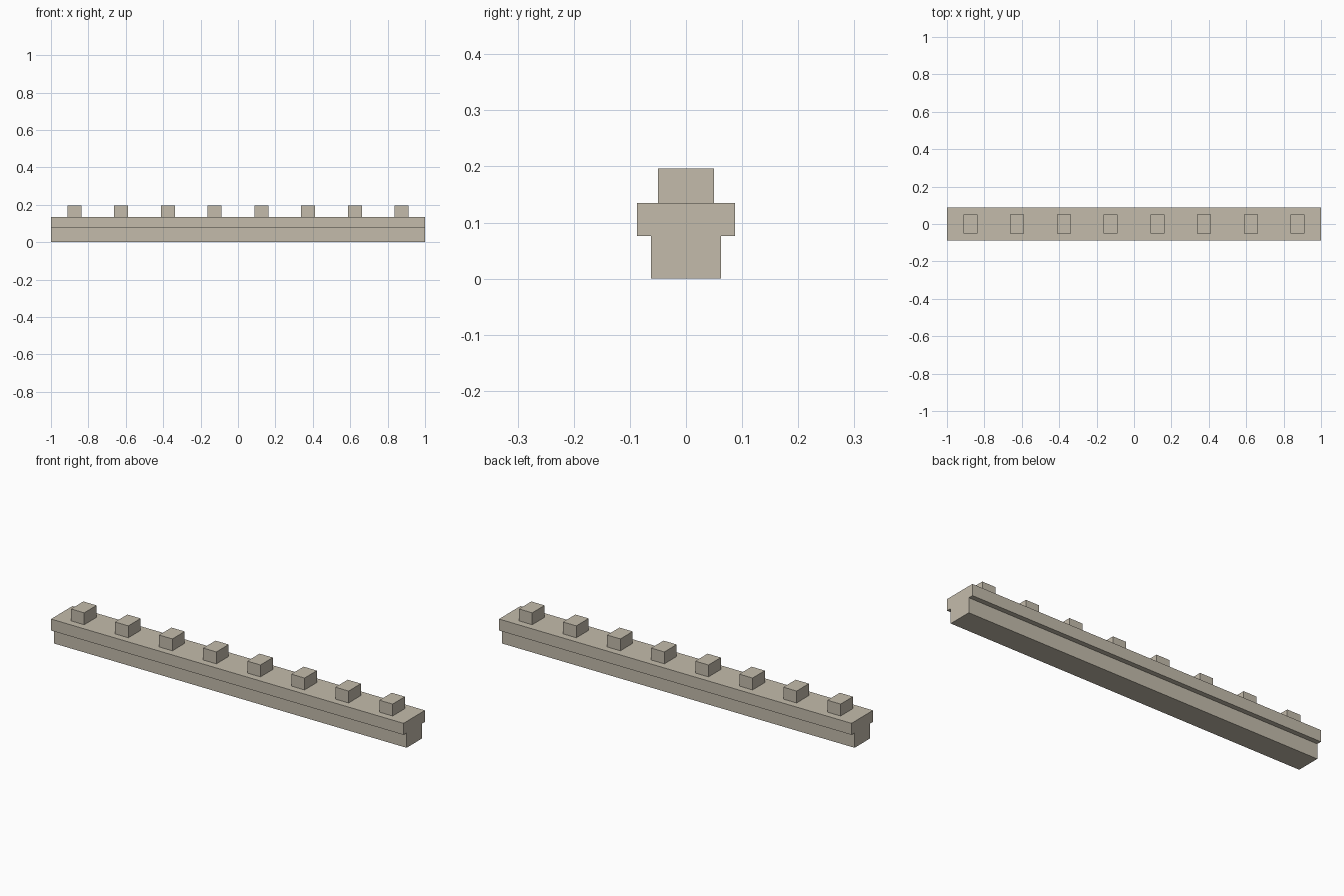
import bpy
import bmesh

default = bpy.data.objects.get("Cube")
if default:
    bpy.data.objects.remove(default, do_unlink=True)

# Single stone colour
stone = bpy.data.materials.new("beige stone")
stone.use_nodes = True
colour = (0.55, 0.50, 0.41, 1.0)
stone.diffuse_color = colour
bsdf = stone.node_tree.nodes["Principled BSDF"]
bsdf.inputs["Base Color"].default_value = colour
bsdf.inputs["Roughness"].default_value = 0.8


def extrude_profile(name, half_profile, x_centre, length):
    """Mirror a (y, z) half profile and extrude it along x."""
    outline = half_profile + [(-y, z) for y, z in reversed(half_profile)]
    bm = bmesh.new()
    verts = [bm.verts.new((-length / 2, y, z)) for y, z in outline]
    face = bm.faces.new(verts)
    result = bmesh.ops.extrude_face_region(bm, geom=[face], use_keep_orig=True)
    moved = [v for v in result["geom"] if isinstance(v, bmesh.types.BMVert)]
    bmesh.ops.translate(bm, verts=moved, vec=(length, 0, 0))
    bmesh.ops.recalc_face_normals(bm, faces=bm.faces)
    mesh = bpy.data.meshes.new(name)
    bm.to_mesh(mesh)
    bm.free()
    mesh.materials.append(stone)
    obj = bpy.data.objects.new(name, mesh)
    obj.location.x = x_centre
    bpy.context.collection.objects.link(obj)
    return obj


# Beam with a narrower base under an overhanging cap
LENGTH = 2.0
CAP_TOP = 0.135
extrude_profile(
    "beam",
    [(0.062, 0), (0.062, 0.076), (0.087, 0.076), (0.087, CAP_TOP)],
    0, LENGTH)

# Evenly spaced blocks along the top
COUNT = 8
spacing = LENGTH / COUNT
for i in range(COUNT):
    x = -LENGTH / 2 + spacing * (i + 0.5)
    extrude_profile(f"top_block_{i + 1}",
                    [(0.05, CAP_TOP), (0.05, 0.196)], x, 0.075)
